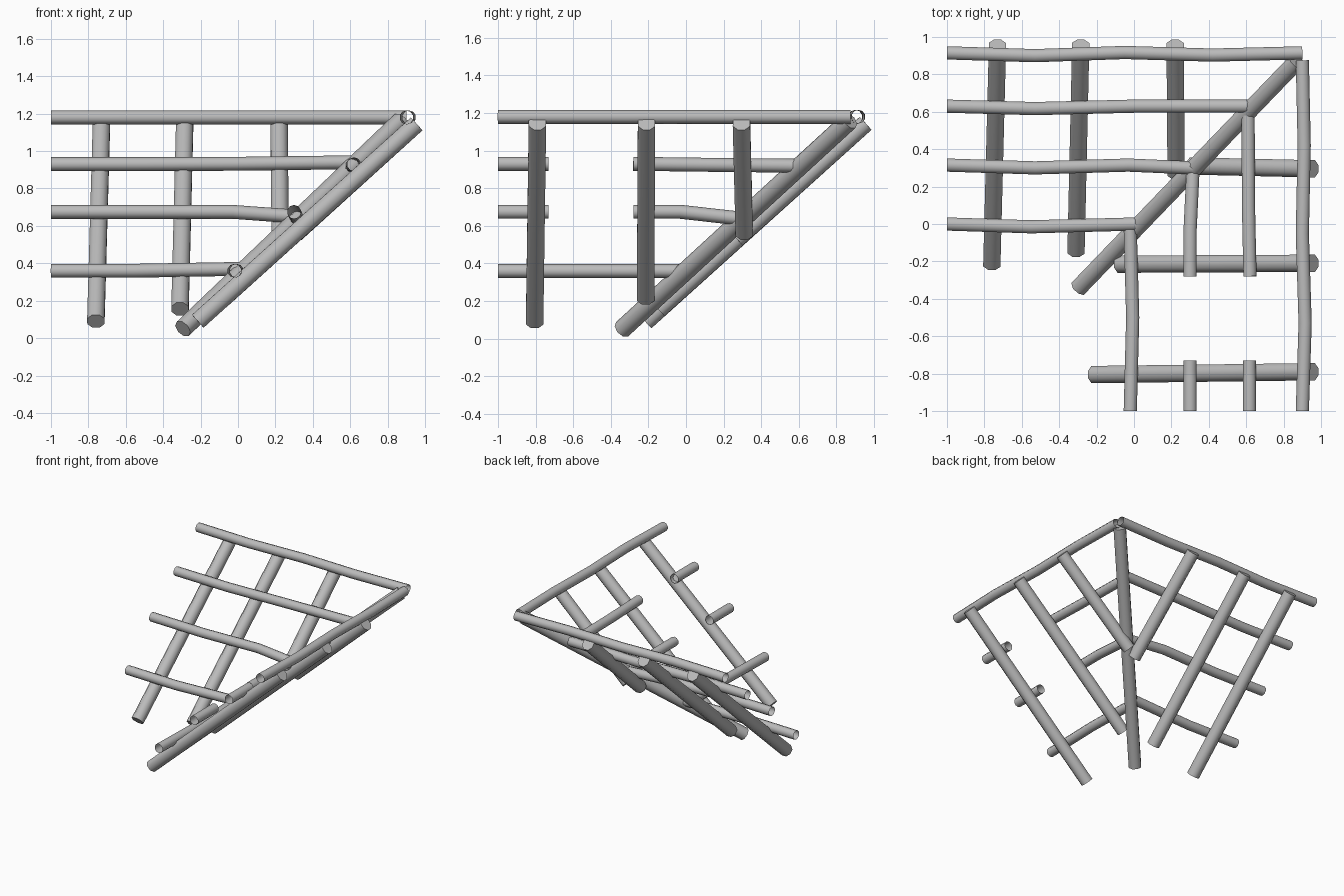
import bpy, bmesh, math
from mathutils import Vector

cube = bpy.data.objects.get("Cube")
if cube:
    bpy.data.objects.remove(cube)

wood = bpy.data.materials.new("grey_wood")
wood.use_nodes = True
GREY = (0.5, 0.5, 0.5, 1)
wood.diffuse_color = GREY
wood.node_tree.nodes["Principled BSDF"].inputs["Base Color"].default_value = GREY


def pole(name, points, radius, sides, capped):
    """Sweep a round section along a gently bent path."""
    pts = [Vector(p) for p in points]
    bm = bmesh.new()
    rings = []
    for i, p in enumerate(pts):
        axis = (pts[min(i + 1, len(pts) - 1)] - pts[max(i - 1, 0)]).normalized()
        side = axis.cross(Vector((0, 0, 1))).normalized()
        up = side.cross(axis)
        ring = []
        for k in range(sides):
            a = math.tau * (k + 0.5) / sides
            ring.append(bm.verts.new(p + radius * (math.cos(a) * side + math.sin(a) * up)))
        rings.append(ring)
    for a, b in zip(rings, rings[1:]):
        for k in range(sides):
            n = (k + 1) % sides
            bm.faces.new((a[k], a[n], b[n], b[k]))
    if capped:
        bm.faces.new(rings[0])
        bm.faces.new(rings[-1])
    bmesh.ops.recalc_face_normals(bm, faces=bm.faces)
    mesh = bpy.data.meshes.new(name)
    bm.to_mesh(mesh)
    bm.free()
    mesh.materials.append(wood)
    obj = bpy.data.objects.new(name, mesh)
    bpy.context.collection.objects.link(obj)
    bpy.ops.object.select_all(action='DESELECT')
    obj.select_set(True)
    bpy.context.view_layer.objects.active = obj
    bpy.ops.object.shade_smooth_by_angle(angle=math.radians(50))
    return obj


def rafter(name, start, end):
    pole(name, [start, end], 0.05, 8, True)


def batten(name, points):
    pole(name, points, 0.037, 10, False)


# Hip pole on the diagonal corner
rafter("hip_rafter", (-0.295, -0.34, 0.05), (0.87, 0.87, 1.16))

# Rafters of the back slope
rafter("back_rafter_outer", (-0.76, -0.215, 0.09), (-0.73, 0.955, 1.145))
rafter("back_rafter_middle", (-0.31, -0.145, 0.155), (-0.285, 0.955, 1.145))
rafter("back_rafter_inner", (0.225, 0.27, 0.53), (0.22, 0.955, 1.145))

# Rafters of the left slope
rafter("left_rafter_outer", (-0.215, -0.805, 0.09), (0.955, -0.79, 1.145))
rafter("left_rafter_middle", (-0.075, -0.215, 0.215), (0.955, -0.21, 1.145))
rafter("left_rafter_inner", (0.31, 0.31, 0.56), (0.955, 0.295, 1.145))

# Battens of the back slope, top to bottom
batten("back_batten_top", [(-1, 0.915, 1.18), (-0.53, 0.9, 1.18), (-0.05, 0.917, 1.18),
                           (0.42, 0.903, 1.18), (0.9, 0.915, 1.18)])
batten("back_batten_upper", [(-1, 0.63, 0.93), (-0.53, 0.617, 0.93), (0, 0.63, 0.932),
                             (0.62, 0.63, 0.94)])
batten("back_batten_lower", [(-1, 0.315, 0.675), (-0.53, 0.3, 0.675), (-0.03, 0.315, 0.675),
                             (0.31, 0.3, 0.65)])
batten("back_batten_bottom", [(-1, 0, 0.36), (-0.55, -0.015, 0.36), (0.01, 0, 0.37)])

# Battens of the left slope; the middle two are broken by a gap
batten("left_batten_top", [(0.9, -1, 1.18), (0.915, -0.53, 1.18), (0.9, -0.05, 1.18),
                           (0.91, 0.42, 1.18), (0.9, 0.875, 1.18)])
batten("left_batten_upper", [(0.62, -0.28, 0.93), (0.612, 0.1, 0.925), (0.61, 0.58, 0.92)])
batten("left_batten_lower", [(0.3, -0.28, 0.675), (0.3, -0.03, 0.675), (0.315, 0.28, 0.64)])
batten("left_batten_bottom", [(-0.02, -1, 0.36), (-0.007, -0.5, 0.36), (-0.02, -0.03, 0.36)])
for label, x, z in (("upper", 0.617, 0.93), ("lower", 0.3, 0.675)):
    batten("left_batten_stub_" + label, [(x, -1, z), (x, -0.73, z)])
